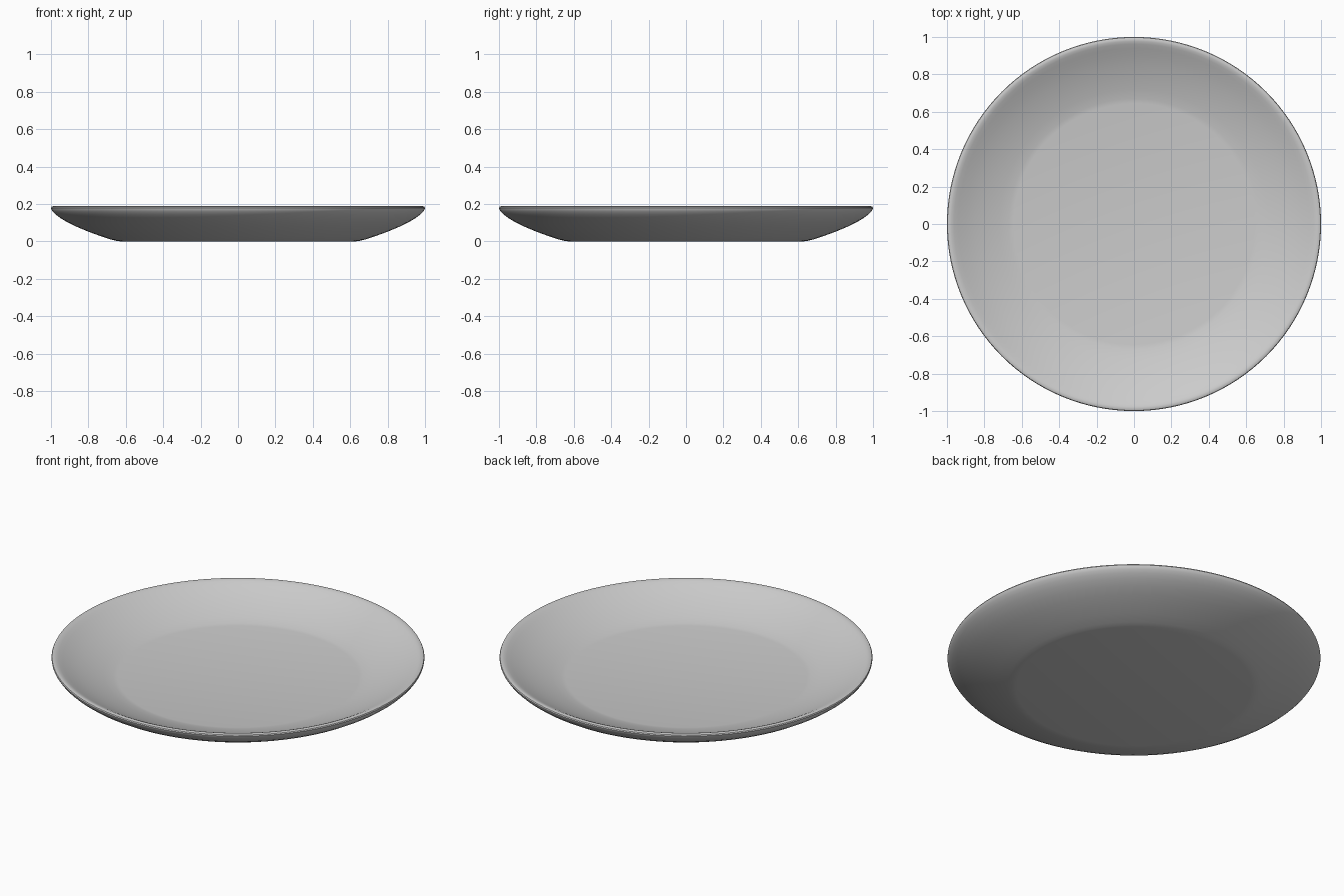
import bpy, bmesh, math

if "Cube" in bpy.data.objects:
    bpy.data.objects.remove(bpy.data.objects["Cube"])

SEGMENTS = 128

# Half cross-section (radius, height): underside, rounded rim, dished inside
profile = [
    (0.0, 0.0), (0.63, 0.0), (0.655, 0.004), (0.68, 0.01), (0.74, 0.03),
    (0.80, 0.052), (0.86, 0.077), (0.91, 0.101), (0.95, 0.125),
    (0.975, 0.144), (0.99, 0.159), (0.998, 0.171), (1.0, 0.179),
    (0.997, 0.185), (0.989, 0.188), (0.977, 0.187), (0.962, 0.181),
    (0.94, 0.17), (0.90, 0.15), (0.85, 0.128), (0.79, 0.105),
    (0.72, 0.082), (0.67, 0.069), (0.645, 0.065), (0.0, 0.065),
]


def lathe(name, points, segments):
    bm = bmesh.new()
    verts = [bm.verts.new((r, 0, z)) for r, z in points]
    edges = [bm.edges.new(pair) for pair in zip(verts, verts[1:])]
    bmesh.ops.spin(bm, geom=verts + edges, axis=(0, 0, 1), cent=(0, 0, 0),
                   angle=2 * math.pi, steps=segments, use_merge=True)
    bmesh.ops.remove_doubles(bm, verts=bm.verts, dist=1e-5)
    bmesh.ops.recalc_face_normals(bm, faces=bm.faces)
    mesh = bpy.data.meshes.new(name)
    bm.to_mesh(mesh)
    bm.free()
    obj = bpy.data.objects.new(name, mesh)
    bpy.context.collection.objects.link(obj)
    return obj


# Plate
plate = lathe("plate", profile, SEGMENTS)
bpy.context.view_layer.objects.active = plate
plate.select_set(True)
bpy.ops.object.shade_smooth_by_angle(angle=math.radians(40))
